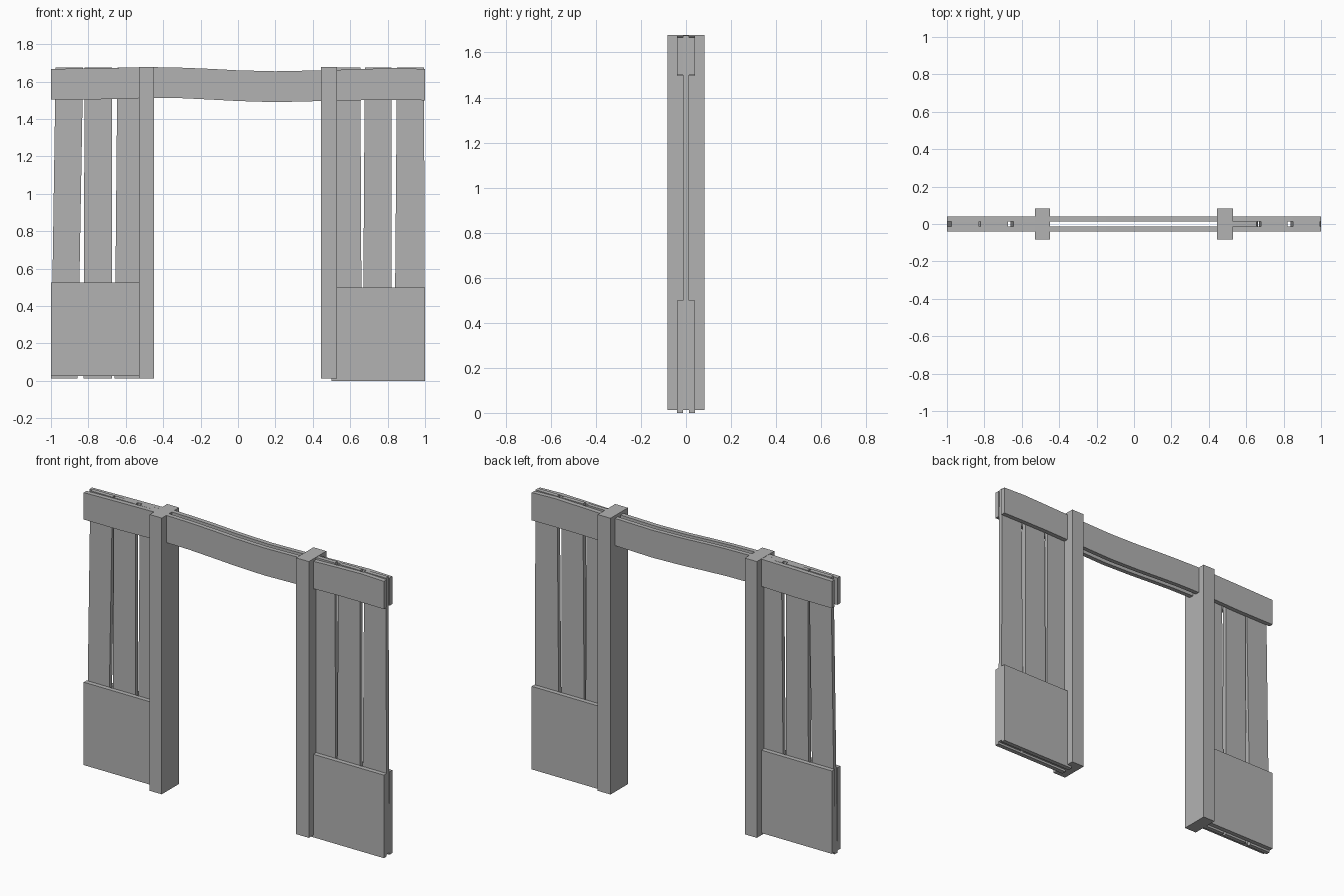
import bpy, bmesh

if "Cube" in bpy.data.objects:
    bpy.data.objects.remove(bpy.data.objects["Cube"])

# Dark grey wood
wood = bpy.data.materials.new("dark_grey_wood")
wood.diffuse_color = (0.45, 0.45, 0.45, 1)
wood.use_nodes = True
wood.node_tree.nodes["Principled BSDF"].inputs["Base Color"].default_value = wood.diffuse_color


def extrude_xz(name, outline, y0, y1):
    """Solid made from a front outline (x, z) extruded from y0 to y1."""
    bm = bmesh.new()
    face = bm.faces.new([bm.verts.new((x, y0, z)) for x, z in outline])
    ext = bmesh.ops.extrude_face_region(bm, geom=[face])
    moved = [v for v in ext["geom"] if isinstance(v, bmesh.types.BMVert)]
    bmesh.ops.translate(bm, verts=moved, vec=(0, y1 - y0, 0))
    bmesh.ops.recalc_face_normals(bm, faces=bm.faces)
    mesh = bpy.data.meshes.new(name)
    bm.to_mesh(mesh)
    bm.free()
    mesh.materials.append(wood)
    obj = bpy.data.objects.new(name, mesh)
    bpy.context.collection.objects.link(obj)
    return obj


def rect(x0, x1, z0, z1):
    return [(x0, z0), (x1, z0), (x1, z1), (x0, z1)]


# Two door posts
for side, x0, x1 in (("left", -0.53, -0.45), ("right", 0.445, 0.53)):
    extrude_xz(side + "_post", rect(x0, x1, 0.013, 1.677), -0.083, 0.083)

# Wall planks, slightly crooked: bottom x range, top x range
planks = [
    (-1.0, -0.857, -0.975, -0.828),
    (-0.826, -0.674, -0.820, -0.674),
    (-0.660, -0.50, -0.645, -0.50),
    (0.50, 0.662, 0.50, 0.654),
    (0.667, 0.820, 0.678, 0.821),
    (0.836, 1.0, 0.850, 0.994),
]
for i, (b0, b1, t0, t1) in enumerate(planks):
    extrude_xz(f"wall_plank_{i + 1}",
               [(b0, 0.013), (b1, 0.013), (t1, 1.675), (t0, 1.675)],
               -0.0128, 0.0128)

# Warped top rail outline: x, lower z, upper z
rail = [(-1, 1.505, 1.667), (-0.75, 1.505, 1.672), (-0.45, 1.513, 1.677),
        (-0.3, 1.511, 1.674), (-0.15, 1.504, 1.668), (0.0, 1.496, 1.660),
        (0.2, 1.490, 1.655), (0.45, 1.496, 1.660), (0.7, 1.501, 1.668),
        (0.85, 1.501, 1.672), (1, 1.500, 1.667)]
rail_outline = [(x, lo) for x, lo, hi in rail] + [(x, hi) for x, lo, hi in reversed(rail)]

# Boards that sandwich the planks on both faces
for face, s in (("front", -1), ("back", 1)):
    y0, y1 = sorted((s * 0.013, s * 0.04))
    extrude_xz(face + "_top_rail", rail_outline, y0, y1)
    extrude_xz(face + "_left_lower_panel", rect(-1, -0.5, 0.026, 0.525), y0, y1)
    extrude_xz(face + "_right_lower_panel", rect(0.5, 1, 0.0, 0.5), y0, y1)
